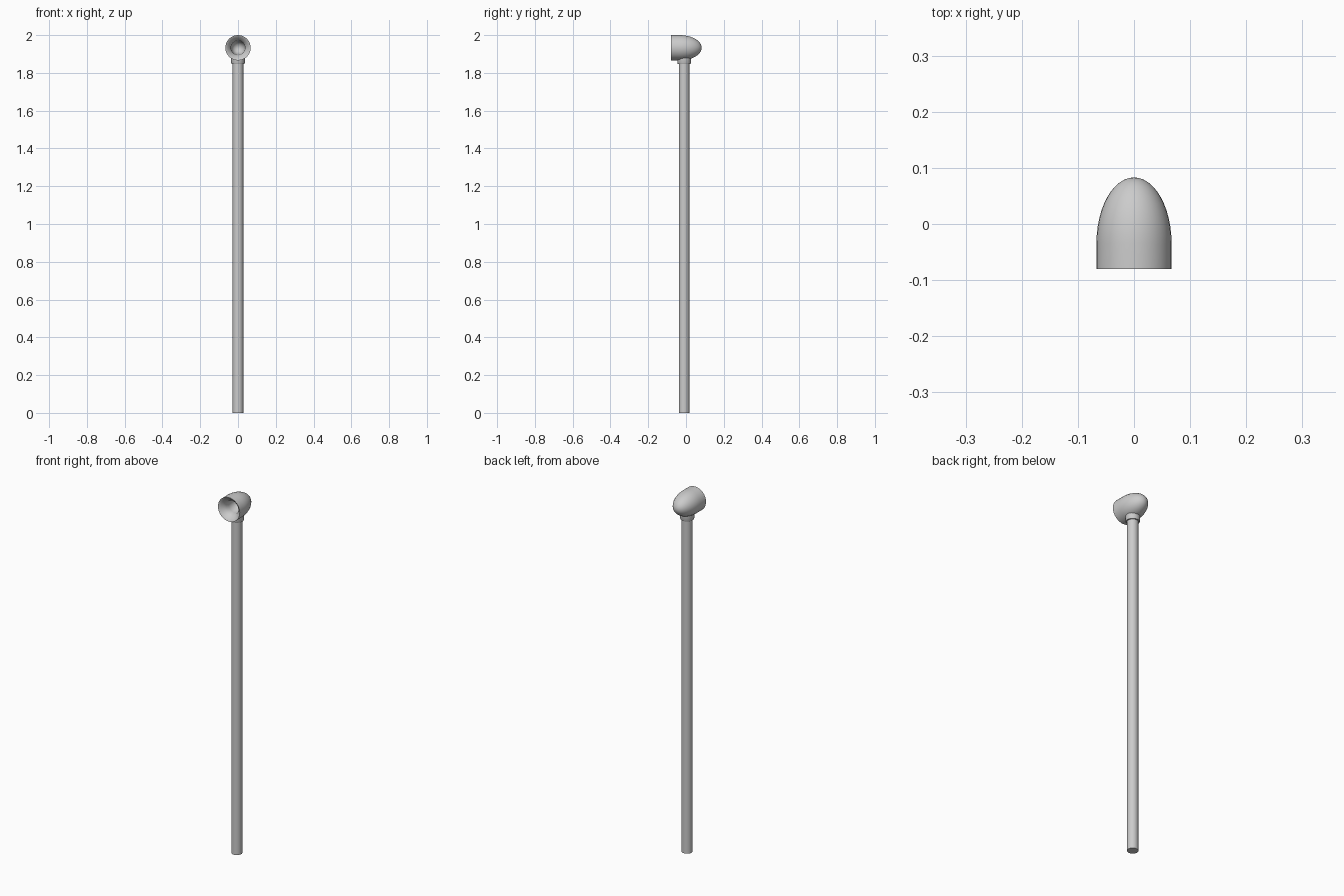
import bpy, bmesh, math
from mathutils import Matrix

if "Cube" in bpy.data.objects:
    bpy.data.objects.remove(bpy.data.objects["Cube"])

def lathe(name, profile, matrix, steps):
    """Revolve (radius, height) points about z, then place with matrix."""
    bm = bmesh.new()
    vs = [bm.verts.new((r, 0, h)) for r, h in profile]
    es = [bm.edges.new(p) for p in zip(vs, vs[1:])]
    bmesh.ops.spin(bm, geom=vs + es, cent=(0, 0, 0), axis=(0, 0, 1),
                   angle=math.tau, steps=steps)
    bmesh.ops.remove_doubles(bm, verts=bm.verts, dist=1e-5)
    bmesh.ops.recalc_face_normals(bm, faces=bm.faces)
    bm.transform(matrix)
    me = bpy.data.meshes.new(name)
    bm.to_mesh(me)
    bm.free()
    ob = bpy.data.objects.new(name, me)
    bpy.context.collection.objects.link(ob)
    bpy.ops.object.select_all(action='DESELECT')
    ob.select_set(True)
    bpy.context.view_layer.objects.active = ob
    bpy.ops.object.shade_smooth_by_angle(angle=math.radians(40))
    return ob

upright = Matrix.Translation((0, -0.01, 0))
# Local +z becomes world +y, so the mouth faces the front
head_mat = Matrix.Translation((0, 0, 1.933)) @ Matrix.Rotation(-math.pi / 2, 4, 'X')

# Long pole
lathe("pole", [(0, 0), (0.028, 0), (0.028, 1.86), (0, 1.86)], upright, 24)

# Collar under the head
lathe("collar", [(0, 1.848), (0.034, 1.848), (0.036, 1.852), (0.036, 1.884),
                 (0, 1.884)], upright, 24)

# Bullet-shaped head with a flared mouth and a rounded cavity
dome = [(0.067 * math.cos(t), -0.035 + 0.118 * math.sin(t))
        for t in [math.pi / 2 * i / 12 for i in range(12)]]
mouth = [(0, 0.03), (0.02, 0.024), (0.033, 0.005), (0.036, -0.03),
         (0.038, -0.048), (0.045, -0.06), (0.054, -0.07), (0.064, -0.079), (0.067, -0.08)]
lathe("head", mouth + dome + [(0, 0.083)], head_mat, 32)
